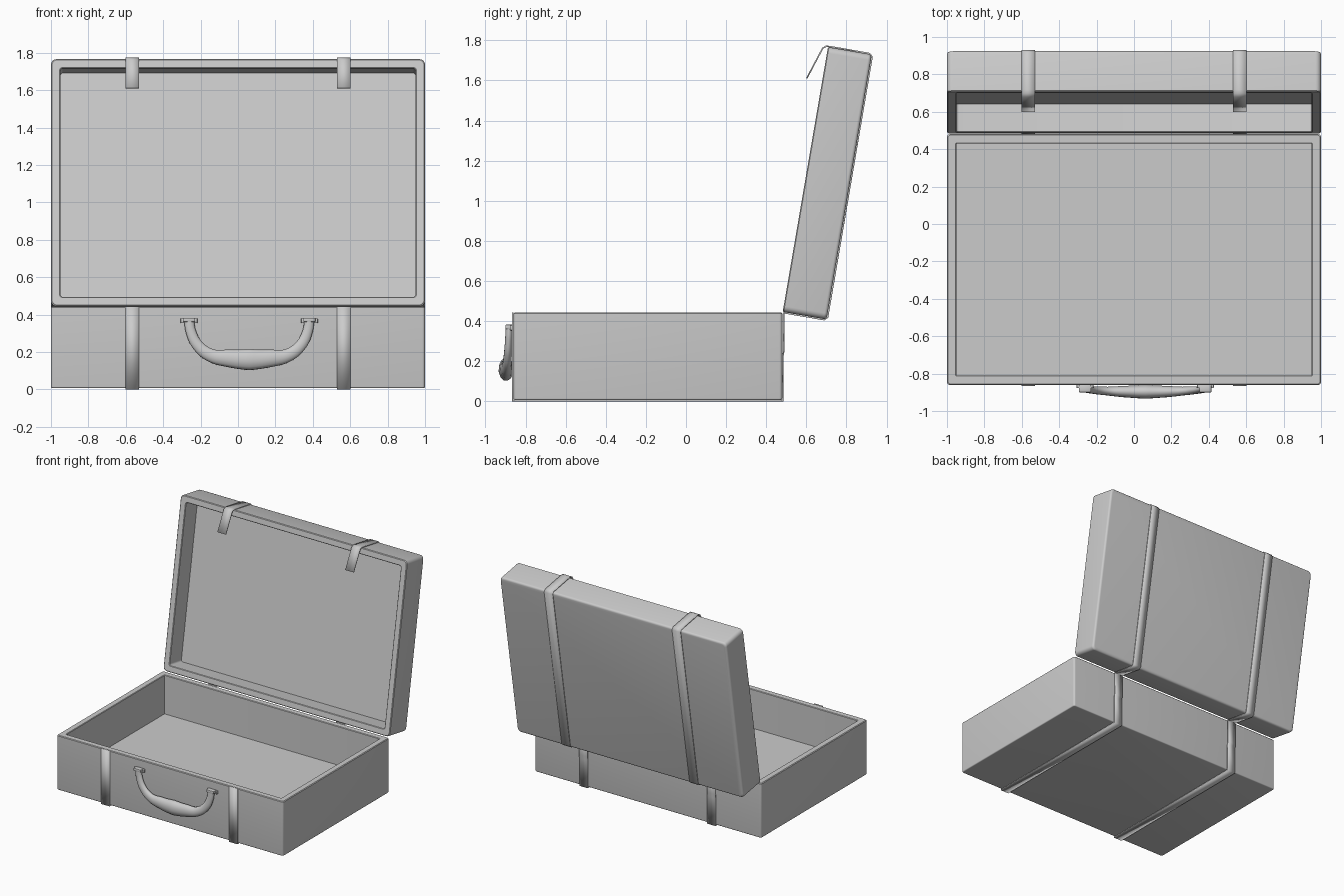
import bpy, bmesh, math
from mathutils import Vector, Matrix

if "Cube" in bpy.data.objects:
    bpy.data.objects.remove(bpy.data.objects["Cube"])


def finish(bm, name, matrix=None, angle=30):
    bmesh.ops.recalc_face_normals(bm, faces=bm.faces)
    me = bpy.data.meshes.new(name)
    bm.to_mesh(me)
    bm.free()
    ob = bpy.data.objects.new(name, me)
    bpy.context.collection.objects.link(ob)
    if matrix:
        ob.matrix_world = matrix
    smooth(ob, angle)
    return ob


def smooth(ob, angle=30):
    bpy.ops.object.select_all(action='DESELECT')
    ob.select_set(True)
    bpy.context.view_layer.objects.active = ob
    bpy.ops.object.shade_smooth_by_angle(angle=math.radians(angle))


def rounded_rect(bm, inset, r, z):
    # outline of the case footprint, y from 0 to D
    pts = []
    hx, hy = W / 2 - inset, D / 2 - inset
    for k, (sx, sy) in enumerate([(1, 1), (-1, 1), (-1, -1), (1, -1)]):
        for i in range(6):
            a = math.pi / 2 * (k + i / 5)
            pts.append((sx * (hx - r) + r * math.cos(a),
                        D / 2 + sy * (hy - r) + r * math.sin(a), z))
    return [bm.verts.new(p) for p in pts]


def tray(name, depth, floor, r, bev, matrix):
    # open box whose rim lies at local z = 0
    bm = bmesh.new()
    sections = [(bev * (1 - math.sin(a)), -depth + bev * (1 - math.cos(a)))
                for a in [math.pi / 2 * i / 4 for i in range(5)]]
    sections += [(0, -0.005), (0.005, 0), (WALL - 0.004, 0), (WALL, -0.004), (WALL, -depth + floor)]
    loops = [rounded_rect(bm, ins, max(r - ins * 0.3, 0.006), z) for ins, z in sections]
    for a, b in zip(loops, loops[1:]):
        for i in range(len(a)):
            j = (i + 1) % len(a)
            bm.faces.new((a[i], a[j], b[j], b[i]))
    bm.faces.new(loops[0])
    bm.faces.new(loops[-1])
    return finish(bm, name, matrix)


def strap(name, x, path, matrix):
    # thin band following a y-z path
    bm = bmesh.new()
    rows = [[bm.verts.new((x + s * 0.037, y, z)) for s in (-1, 1)] for y, z in path]
    for a, b in zip(rows, rows[1:]):
        bm.faces.new((a[0], a[1], b[1], b[0]))
    ob = finish(bm, name, matrix)
    mod = ob.modifiers.new("thickness", 'SOLIDIFY')
    mod.thickness = 0.007
    mod.offset = 0
    mod.use_even_offset = True
    return ob


W, D, WALL = 2.0, 1.34, 0.05
base_m = Matrix.Translation((0, -0.86, 0.443))
lid_m = Matrix.Translation((0, 0.482, 0.446)) @ Matrix.Rotation(math.radians(90 - 9.7), 4, 'X')

# Case body and open lid
tray("case_base", 0.436, 0.125, 0.015, 0.008, base_m)
tray("case_lid", 0.222, 0.07, 0.03, 0.016, lid_m)

# Straps around base and lid, with loose flaps at the lid's top
base_path = [(-0.003, 0.001), (-0.003, -0.439), (1.343, -0.439), (1.343, -0.22),
             (1.348, -0.19), (1.348, 0)]
lid_path = [(-0.003, -0.01), (-0.003, -0.21), (0.012, -0.225), (1.328, -0.225),
            (1.343, -0.21), (1.344, -0.01), (1.342, 0.01), (1.33, 0.025), (1.168, 0.078)]
for side, x in (("left", -0.565), ("right", 0.565)):
    strap("base_strap_" + side, x, base_path, base_m)
    strap("lid_strap_" + side, x, lid_path, lid_m)

# Carrying handle: tapered curve, flattened front to back
CX, FLAT = 0.06, 0.65
half = [(-0.322, -0.882, 0.375, 0.027), (-0.312, -0.884, 0.31, 0.028),
        (-0.275, -0.888, 0.235, 0.031), (-0.205, -0.893, 0.182, 0.036),
        (-0.11, -0.896, 0.166, 0.048)]
pts = half + [(0, -0.897, 0.16, 0.058)] + [(-x, y, z, r) for x, y, z, r in reversed(half)]
cu = bpy.data.curves.new("handle", 'CURVE')
cu.dimensions = '3D'
cu.bevel_depth = 1.0
cu.bevel_resolution = 4
cu.use_fill_caps = True
sp = cu.splines.new('BEZIER')
sp.resolution_u = 6
sp.bezier_points.add(len(pts) - 1)
for bp, (x, y, z, r) in zip(sp.bezier_points, pts):
    bp.co = (x, y / FLAT, z)
    bp.radius = r
    bp.handle_left_type = bp.handle_right_type = 'AUTO'
tmp = bpy.data.objects.new("handle_path", cu)
bpy.context.collection.objects.link(tmp)
dg = bpy.context.evaluated_depsgraph_get()
me = bpy.data.meshes.new_from_object(tmp.evaluated_get(dg))
bpy.data.objects.remove(tmp)
me.transform(Matrix.Translation((CX, 0, 0)) @ Matrix.Diagonal((1, FLAT, 1, 1)))
handle = bpy.data.objects.new("handle", me)
bpy.context.collection.objects.link(handle)
smooth(handle, 45)

# Handle mounts
for side, s in (("left", -1), ("right", 1)):
    for part, c, size in (("plate", (-0.868, 0.367), (0.09, 0.02, 0.026)),
                          ("cap", (-0.881, 0.372), (0.064, 0.038, 0.022))):
        bm = bmesh.new()
        bmesh.ops.create_cube(bm, size=1)
        bmesh.ops.scale(bm, vec=size, verts=bm.verts)
        bmesh.ops.bevel(bm, geom=bm.edges[:], offset=0.004, segments=2, affect='EDGES', profile=0.5)
        finish(bm, f"handle_mount_{part}_{side}", Matrix.Translation((CX + s * 0.322, *c)))
